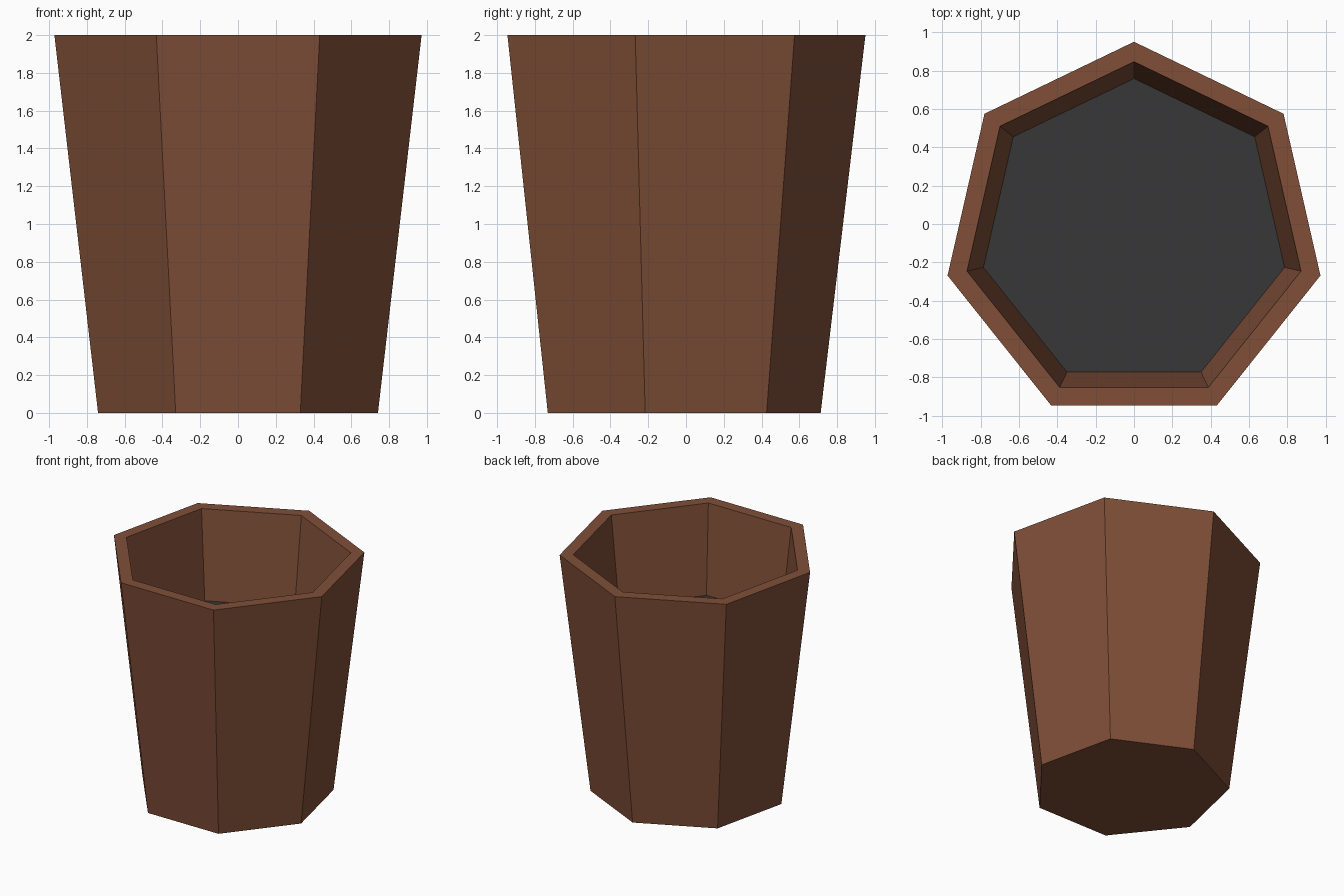
import bpy, bmesh
from math import pi, sin, cos

cube = bpy.data.objects.get("Cube")
if cube:
    bpy.data.objects.remove(cube, do_unlink=True)

SIDES = 7
CENTRE_Y = -0.047


def material(name, rgb):
    mat = bpy.data.materials.new(name)
    mat.use_nodes = True
    mat.diffuse_color = (*rgb, 1)
    mat.node_tree.nodes["Principled BSDF"].inputs["Base Color"].default_value = (*rgb, 1)
    return mat


def ring(bm, radius, z):
    """Seven-sided ring with one corner pointing to the back."""
    angles = [pi / 2 + 2 * pi * i / SIDES for i in range(SIDES)]
    return [bm.verts.new((radius * cos(a), CENTRE_Y + radius * sin(a), z)) for a in angles]


def finish(bm, name, mat):
    mesh = bpy.data.meshes.new(name)
    bm.to_mesh(mesh)
    bm.free()
    mesh.materials.append(mat)
    obj = bpy.data.objects.new(name, mesh)
    bpy.context.collection.objects.link(obj)
    return obj


terracotta = material("terracotta brown", (0.216, 0.078, 0.039))
dark_soil = material("dark grey soil", (0.038, 0.038, 0.038))

# Pot: closed base, tapered outer wall, flat rim, inner wall down to the soil
SOIL_RADIUS, SOIL_Z = 0.805, 1.26
profile = [(0.76, 0), (0.997, 2), (0.893, 2), (SOIL_RADIUS, SOIL_Z)]
bm = bmesh.new()
rings = [ring(bm, r, z) for r, z in profile]
bm.faces.new(reversed(rings[0]))
for low, high in zip(rings, rings[1:]):
    for i in range(SIDES):
        j = (i + 1) % SIDES
        bm.faces.new((low[i], low[j], high[j], high[i]))
finish(bm, "plant_pot", terracotta)

# Soil: flat surface filling the inside of the pot
bm = bmesh.new()
bm.faces.new(ring(bm, SOIL_RADIUS, SOIL_Z))
finish(bm, "soil", dark_soil)
